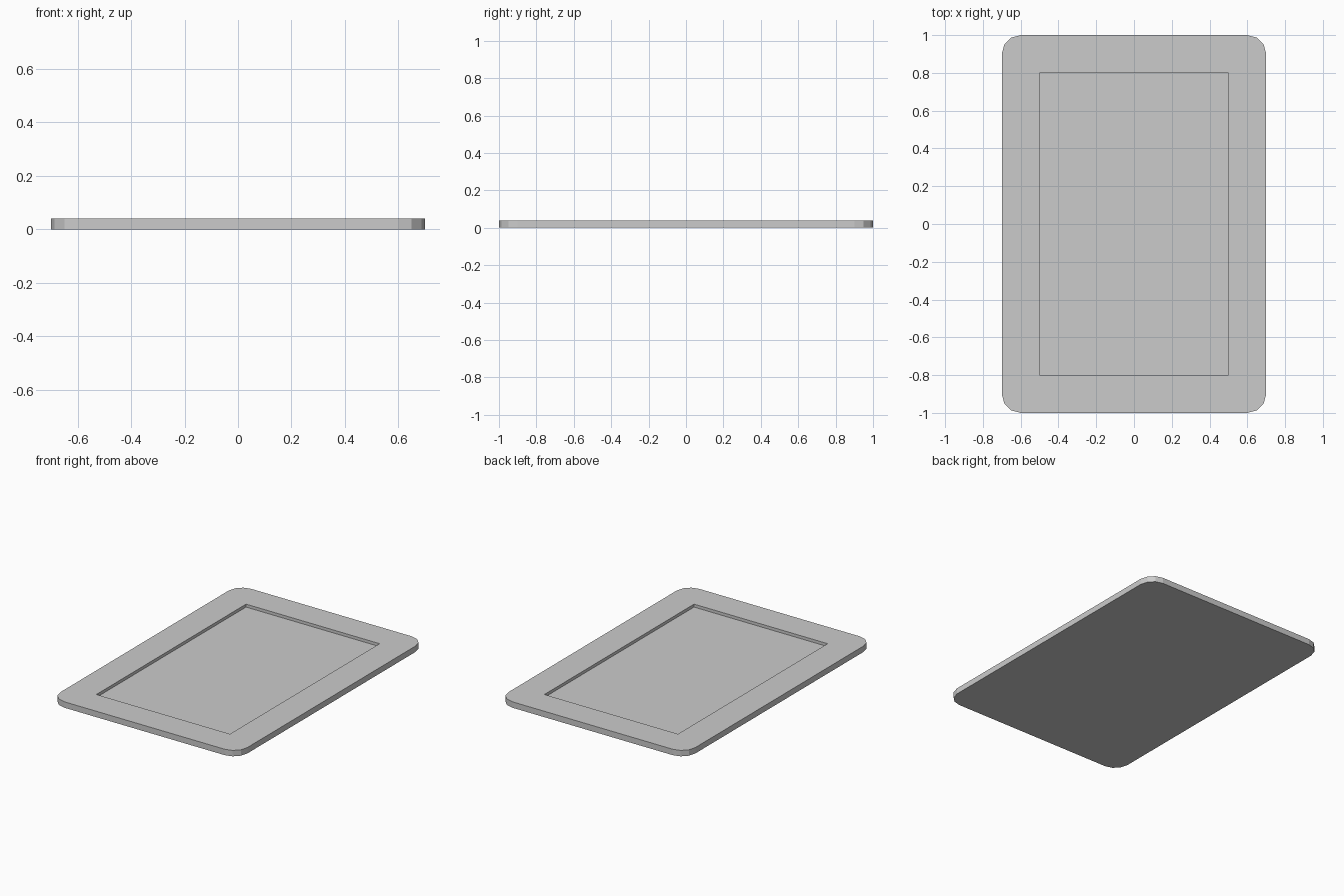
import bpy, bmesh
from math import cos, sin, radians

if "Cube" in bpy.data.objects:
    bpy.data.objects.remove(bpy.data.objects["Cube"])

W, L, H = 0.7, 1.0, 0.04       # half width, half length, thickness
R, SEG = 0.1, 3                # corner radius and facets per corner
DEPTH = 0.02                   # recess depth


def rounded_outline():
    pts = []
    for i, (sx, sy) in enumerate([(1, 1), (-1, 1), (-1, -1), (1, -1)]):
        for k in range(SEG + 1):
            a = radians(90 * i + 90 * k / SEG)
            pts.append((sx * (W - R) + R * cos(a), sy * (L - R) + R * sin(a), 0))
    return pts


# Tray body: extruded rounded rectangle
bm = bmesh.new()
base = bm.faces.new([bm.verts.new(p) for p in rounded_outline()])
ext = bmesh.ops.extrude_face_region(bm, geom=[base], use_keep_orig=True)
top = [v for v in ext["geom"] if isinstance(v, bmesh.types.BMVert)]
bmesh.ops.translate(bm, verts=top, vec=(0, 0, H))
bmesh.ops.recalc_face_normals(bm, faces=bm.faces)
mesh = bpy.data.meshes.new("tray")
bm.to_mesh(mesh)
bm.free()
tray = bpy.data.objects.new("tray", mesh)
bpy.context.collection.objects.link(tray)

# Rectangular recess in the top face
bpy.ops.mesh.primitive_cube_add(size=1, location=(0, 0, H - DEPTH + 0.05))
cutter = bpy.context.object
cutter.name = "recess_cutter"
cutter.scale = (1.0, 1.6, 0.1)
cutter.hide_render = True
cutter.display_type = 'WIRE'
cut = tray.modifiers.new("recess", 'BOOLEAN')
cut.operation = 'DIFFERENCE'
cut.solver = 'EXACT'
cut.object = cutter
